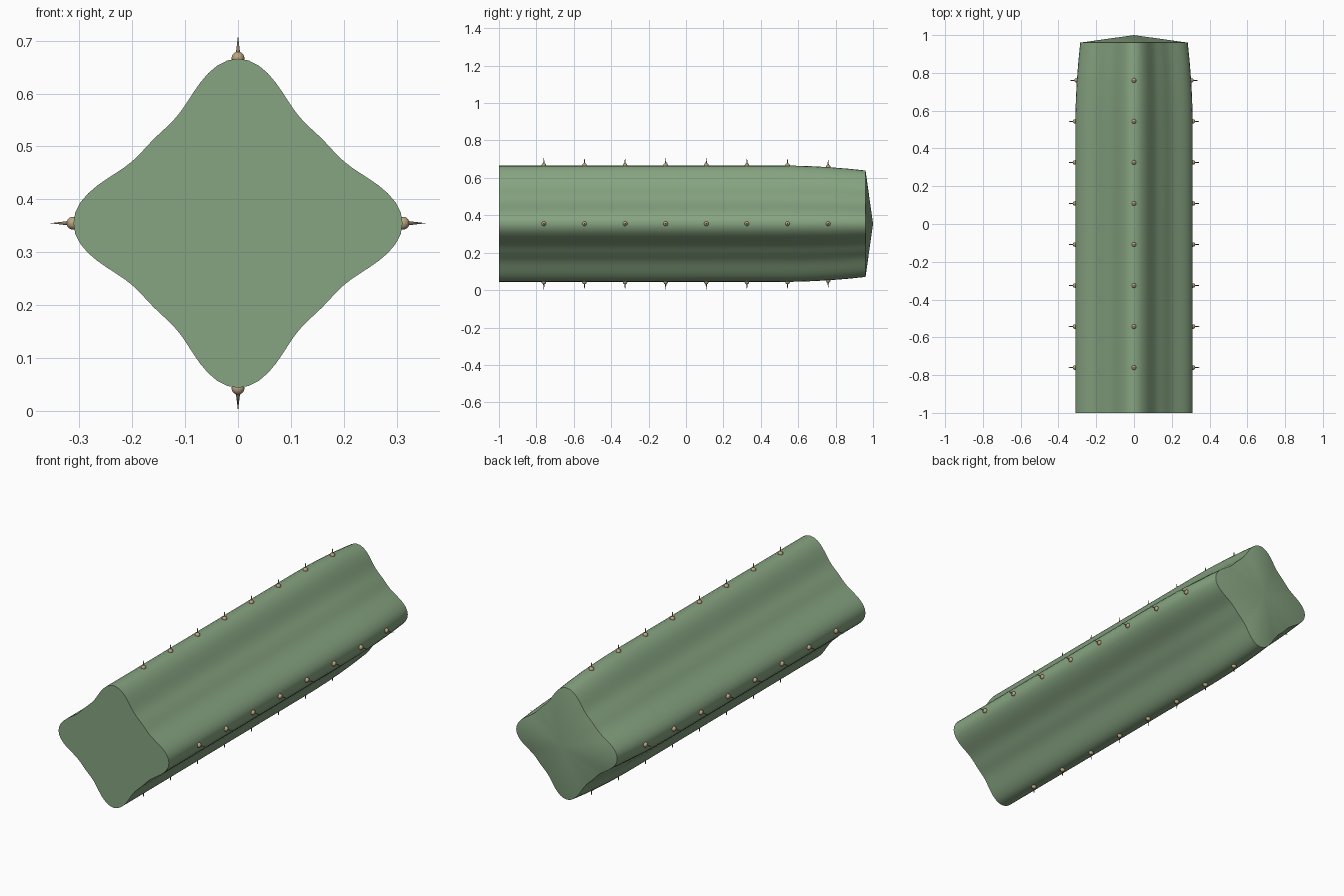
import bpy, bmesh, math
from mathutils import Matrix, Vector

if "Cube" in bpy.data.objects:
    bpy.data.objects.remove(bpy.data.objects["Cube"])

CZ = 0.355      # height of the long axis
SIDES = 96


def material(name, rgb):
    m = bpy.data.materials.new(name)
    m.diffuse_color = (*rgb, 1)
    m.use_nodes = True
    m.node_tree.nodes["Principled BSDF"].inputs["Base Color"].default_value = m.diffuse_color
    return m


def radius(a):
    # four-ribbed cross-section
    return 0.2585 + 0.043 * math.cos(4 * a) + 0.0095 * math.cos(8 * a)


def taper(y):
    # gentle narrowing towards the tip
    t = max(0, (y - 0.5) / 0.46)
    return 1 - 0.085 * t * t


def finish(bm, name, mat, angle):
    bmesh.ops.recalc_face_normals(bm, faces=bm.faces)
    me = bpy.data.meshes.new(name)
    bm.to_mesh(me)
    bm.free()
    me.materials.append(mat)
    ob = bpy.data.objects.new(name, me)
    bpy.context.collection.objects.link(ob)
    bpy.ops.object.select_all(action='DESELECT')
    ob.select_set(True)
    bpy.context.view_layer.objects.active = ob
    bpy.ops.object.shade_smooth_by_angle(angle=math.radians(angle))
    return ob


green = material("stem_green", (0.24, 0.37, 0.22))
tan = material("areole_tan", (0.50, 0.38, 0.22))
brown = material("spine_brown", (0.28, 0.22, 0.15))

# ribbed stem: lofted rings, flat base and shallow pointed tip
bm = bmesh.new()
rings = []
for y in (-1, -0.5, 0, 0.5, 0.58, 0.67, 0.76, 0.86, 0.96):
    ring = []
    for i in range(SIDES):
        a = math.tau * i / SIDES
        r = radius(a) * taper(y)
        ring.append(bm.verts.new((r * math.cos(a), y, CZ + r * math.sin(a))))
    rings.append(ring)
tip = bm.verts.new((0, 1, CZ))
for i in range(SIDES):
    j = (i + 1) % SIDES
    for lo, hi in zip(rings, rings[1:]):
        bm.faces.new((lo[i], lo[j], hi[j], hi[i]))
    bm.faces.new((rings[-1][i], rings[-1][j], tip))
bm.faces.new(rings[0])
finish(bm, "ribbed_stem", green, 40)

# areoles and spines along each of the four ribs
pads, spines = bmesh.new(), bmesh.new()
for k in range(4):
    a = k * math.pi / 2
    out = Vector((math.cos(a), 0, math.sin(a)))
    turn = out.to_track_quat('Z', 'Y').to_matrix().to_4x4()
    for n in range(8):
        y = -0.76 + n * 1.52 / 7
        base = Vector((0, y, CZ)) + out * radius(a) * taper(y)
        bmesh.ops.create_uvsphere(pads, u_segments=12, v_segments=8, radius=0.0122,
                                  matrix=Matrix.Translation(base + out * 0.001))
        bmesh.ops.create_cone(spines, cap_ends=True, segments=8, radius1=0.005, radius2=0,
                              depth=0.042,
                              matrix=Matrix.Translation(base + out * 0.023) @ turn)
finish(pads, "areoles", tan, 60)
finish(spines, "spines", brown, 60)
